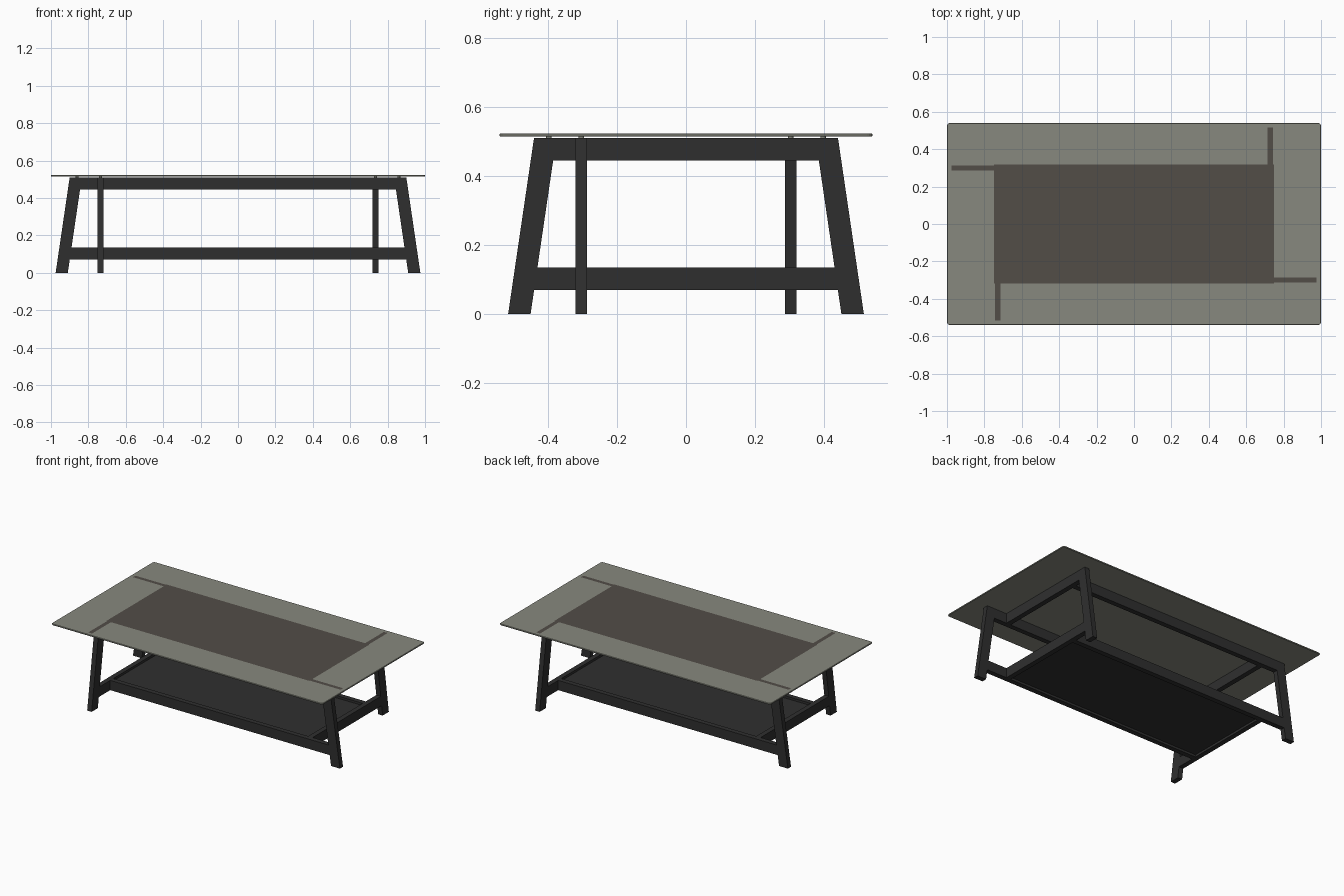
import bpy, bmesh, math
from mathutils import Vector, Matrix

if "Cube" in bpy.data.objects:
    bpy.data.objects.remove(bpy.data.objects["Cube"])


def material(name, rgb):
    m = bpy.data.materials.new(name)
    m.diffuse_color = (*rgb, 1)
    m.use_nodes = True
    m.node_tree.nodes["Principled BSDF"].inputs["Base Color"].default_value = m.diffuse_color
    return m


BLACK = material("black_metal", (0.028, 0.028, 0.028))
GLASS = material("grey_green_glass", (0.245, 0.25, 0.21))
SHADE = material("dark_glass", (0.085, 0.075, 0.064))


def finish(bm, name, mats):
    bmesh.ops.recalc_face_normals(bm, faces=bm.faces[:])
    me = bpy.data.meshes.new(name)
    bm.to_mesh(me)
    bm.free()
    for m in mats:
        me.materials.append(m)
    ob = bpy.data.objects.new(name, me)
    bpy.context.collection.objects.link(ob)
    return ob


def box(bm, lo, hi):
    lo, hi = Vector(lo), Vector(hi)
    size = hi - lo
    bmesh.ops.create_cube(bm, size=1, matrix=Matrix.Translation((lo + hi) / 2)
                          @ Matrix.Diagonal((*size, 1)))


def frame(name, start, foot, shoulder, offset, angle):
    """Two rails running from start to one sloping leg, extruded across the rail."""
    w = 0.065
    inner = lambda z: foot - w - (foot - shoulder) * z / 0.51
    prof = [(start, 0.51), (shoulder, 0.51), (foot, 0), (foot - w, 0),
            (inner(0.07), 0.07), (start, 0.07), (start, 0.135), (inner(0.135), 0.135),
            (inner(0.445), 0.445), (start, 0.445)]
    bm = bmesh.new()
    face = bm.faces.new([bm.verts.new((u, offset - 0.0165, z)) for u, z in prof])
    ext = bmesh.ops.extrude_face_region(bm, geom=[face])
    verts = [v for v in ext["geom"] if isinstance(v, bmesh.types.BMVert)]
    bmesh.ops.translate(bm, verts=verts, vec=(0, 0.033, 0))
    bm.transform(Matrix.Rotation(angle, 4, 'Z'))
    finish(bm, name, [BLACK])


# Pinwheel of four frames, each ending in one sloping leg
FX, FY = 0.735, 0.303
frame("front_frame", -FX + 0.0165, 0.975, 0.9, -FY, 0)
frame("back_frame", -FX + 0.0165, 0.975, 0.9, -FY, math.pi)
frame("right_frame", -FY + 0.0165, 0.515, 0.44, -FX, math.pi / 2)
frame("left_frame", -FY + 0.0165, 0.515, 0.44, -FX, -math.pi / 2)

# Lower shelf between the bottom rails
bm = bmesh.new()
box(bm, (-FX + 0.0165, -FY + 0.0165, 0.085), (FX - 0.0165, FY - 0.0165, 0.12))
finish(bm, "lower_shelf", [BLACK])

# Small pads carrying the glass
for i, (x, y) in enumerate([(0.86, -FY), (-0.86, FY), (FX, 0.397), (-FX, -0.397)]):
    bm = bmesh.new()
    bmesh.ops.create_cone(bm, cap_ends=True, segments=16, radius1=0.008, radius2=0.008,
                          depth=0.008, matrix=Matrix.Translation((x, y, 0.512)))
    finish(bm, f"glass_pad_{i + 1}", [GLASS])

# Glass top with rounded corners and softened rim
bm = bmesh.new()
box(bm, (-1, -0.54, 0.514), (1, 0.54, 0.523))
corners = [e for e in bm.edges if abs(e.verts[0].co.z - e.verts[1].co.z) > 0.001]
bmesh.ops.bevel(bm, geom=corners, offset=0.016, segments=4, profile=0.5, affect='EDGES')
rim = [e for e in bm.edges if abs(e.verts[0].co.z - e.verts[1].co.z) < 0.001]
bmesh.ops.bevel(bm, geom=rim, offset=0.002, segments=1, affect='EDGES')

# Darker centre panel with four thin tails, cut into the top face
REGIONS = [(-0.748, 0.748, -0.317, 0.317),
           (0.748, 0.975, -0.312, -0.286), (0.715, 0.743, 0.317, 0.515)]
REGIONS += [(-b, -a, -d, -c) for a, b, c, d in REGIONS[1:]]
for axis in (0, 1):
    normal = (1, 0, 0) if axis == 0 else (0, 1, 0)
    for p in sorted({v for r in REGIONS for v in r[2 * axis:2 * axis + 2]}):
        bmesh.ops.bisect_plane(bm, geom=bm.verts[:] + bm.edges[:] + bm.faces[:], dist=1e-5,
                               plane_co=Vector(normal) * p, plane_no=normal)
bm.normal_update()
for f in bm.faces:
    c = f.calc_center_median()
    dark = any(a < c.x < b and lo < c.y < hi for a, b, lo, hi in REGIONS)
    f.material_index = int(dark and c.z > 0.5225)
finish(bm, "glass_top", [GLASS, SHADE])
